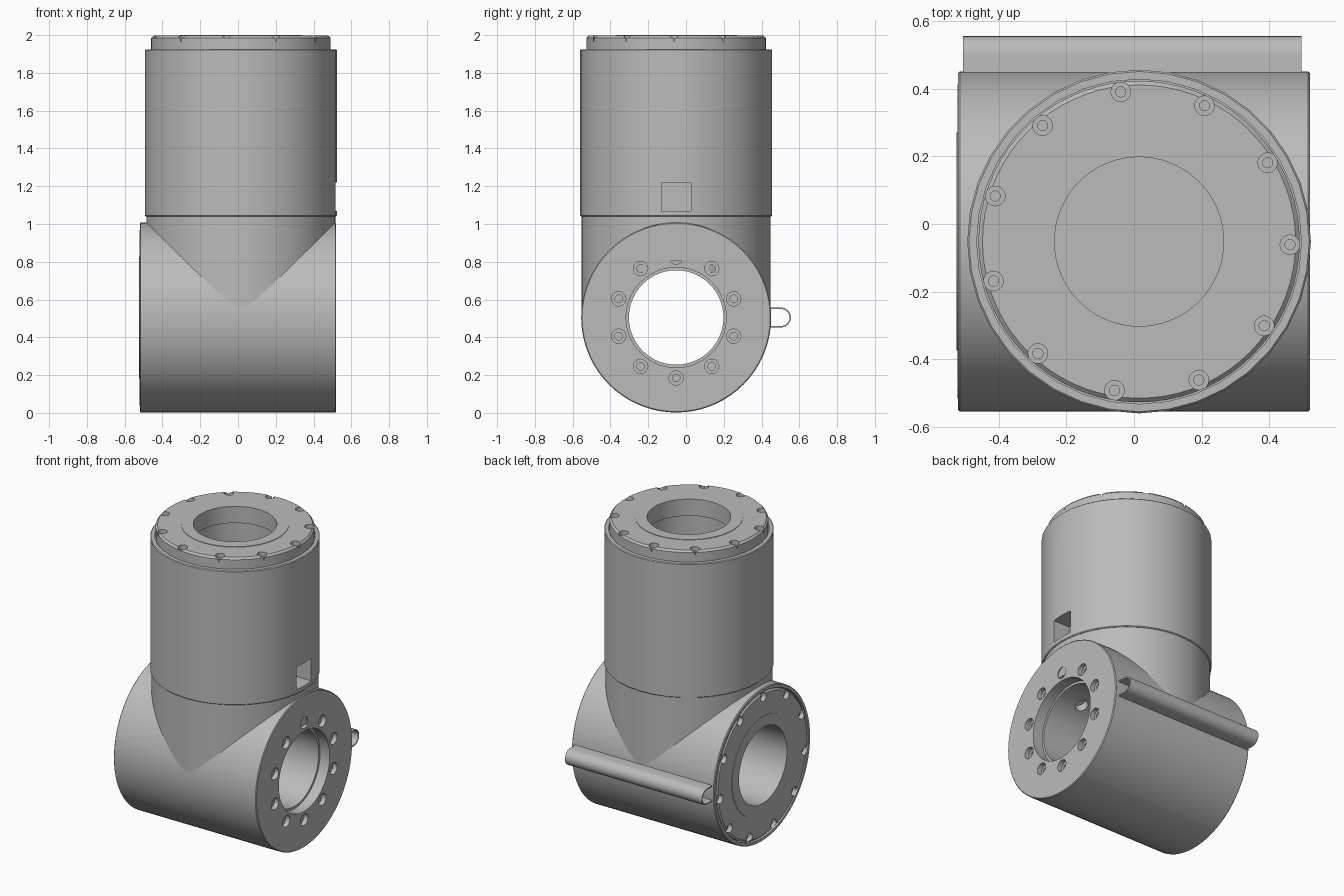
import bpy, bmesh, math
from mathutils import Matrix, Vector

cube = bpy.data.objects.get("Cube")
if cube:
    bpy.data.objects.remove(cube, do_unlink=True)

metal = bpy.data.materials.new("satin grey metal")
metal.use_nodes = True
GREY = (0.5, 0.5, 0.5, 1)
metal.diffuse_color = GREY
metal.node_tree.nodes["Principled BSDF"].inputs["Base Color"].default_value = GREY

CY, AXIS_Z, TOWER_X = -0.052, 0.505, 0.015
TOWER = Matrix.Translation((TOWER_X, CY, 0))
# local +z points to the model's right (-x), local +x points up
BARREL = Matrix.Translation((0, CY, AXIS_Z)) @ Matrix.Rotation(-math.pi / 2, 4, 'Y')


def finish(bm, name, matrix=Matrix()):
    bmesh.ops.remove_doubles(bm, verts=bm.verts, dist=1e-5)
    bmesh.ops.recalc_face_normals(bm, faces=bm.faces)
    bm.transform(matrix)
    mesh = bpy.data.meshes.new(name)
    bm.to_mesh(mesh)
    bm.free()
    mesh.materials.append(metal)
    obj = bpy.data.objects.new(name, mesh)
    bpy.context.collection.objects.link(obj)
    return obj


def add_lathe(bm, profile, sides, matrix=Matrix()):
    """Revolve a closed (radius, height) loop about local z."""
    rings = []
    for i in range(sides):
        a = math.tau * i / sides
        rings.append([bm.verts.new(matrix @ Vector((r * math.cos(a), r * math.sin(a), z)))
                      for r, z in profile])
    n = len(profile)
    for i in range(sides):
        a, b = rings[i], rings[(i + 1) % sides]
        for j in range(n):
            k = (j + 1) % n
            if profile[j][0] == 0 and profile[k][0] == 0:
                continue
            bm.faces.new((a[j], b[j], b[k], a[k]))


def lathe(name, profile, sides, matrix):
    bm = bmesh.new()
    add_lathe(bm, profile, sides, matrix)
    return finish(bm, name)


def bolt_cutter(name, count, ring, face, wide, narrow, phase, matrix, down=1):
    """Ring of stepped screw holes sunk into a face at the given height."""
    bm = bmesh.new()
    step, deep, out = face - down * 0.03, face - down * 0.06, face + down * 0.02
    profile = [(0, out), (wide, out), (wide, step), (narrow, step), (narrow, deep), (0, deep)]
    for i in range(count):
        a = phase + math.tau * i / count
        move = Matrix.Translation((ring * math.cos(a), ring * math.sin(a), 0))
        add_lathe(bm, profile, 20, matrix @ move)
    return finish(bm, name)


def cut(obj, *cutters):
    for c in cutters:
        c.hide_render = True
        mod = obj.modifiers.new("cut", 'BOOLEAN')
        mod.operation, mod.solver, mod.object = 'DIFFERENCE', 'EXACT', c
    bpy.context.view_layer.update()
    deps = bpy.context.evaluated_depsgraph_get()
    mesh = bpy.data.meshes.new_from_object(obj.evaluated_get(deps))
    obj.modifiers.clear()
    obj.data = mesh


def smooth(obj):
    bpy.ops.object.select_all(action='DESELECT')
    obj.select_set(True)
    bpy.context.view_layer.objects.active = obj
    bpy.ops.object.shade_smooth_by_angle(angle=math.radians(30))


# Horizontal barrel with through bore and seat for the end flange
barrel = lathe("barrel_housing", [
    (0.265, -0.52), (0.498, -0.52), (0.503, -0.515), (0.503, 0.515), (0.498, 0.52),
    (0.48, 0.52), (0.48, 0.415), (0.25, 0.415), (0.25, -0.45), (0.265, -0.45)], 72, BARREL)
barrel_bolts = bolt_cutter("barrel_bolt_cutter", 10, 0.32, -0.52, 0.038, 0.02, 0, BARREL, -1)

# Small port in the upper wall of the bore
bm = bmesh.new()
tilt = Matrix.Translation((0.28, CY, AXIS_Z)) @ Matrix.Rotation(math.radians(24), 4, 'X')
add_lathe(bm, [(0, 0.2), (0.04, 0.2), (0.04, 0.33), (0, 0.33)], 24, tilt)
port = finish(bm, "port_cutter")
cut(barrel, barrel_bolts, port)

# Neck that blends the tower into the barrel
neck = lathe("neck", [(0, AXIS_Z), (0.5, AXIS_Z), (0.5, 1.05), (0, 1.05)], 72, TOWER)
bore = lathe("bore_cutter", [(0, -0.7), (0.3, -0.7), (0.3, 0.7), (0, 0.7)], 48, BARREL)
cut(neck, bore)

# Tower sleeve with blind bore and a square window
sleeve = lathe("tower_sleeve", [
    (0, 1.04), (0.503, 1.04), (0.508, 1.045), (0.508, 1.92), (0.503, 1.925),
    (0.48, 1.925), (0.48, 1.89), (0.265, 1.89), (0.265, 1.5), (0, 1.5)], 36, TOWER)
bm = bmesh.new()
bmesh.ops.create_cube(bm, size=1, matrix=Matrix.Translation((0.5, CY, 1.145))
                      @ Matrix.Diagonal((0.2, 0.155, 0.15, 1)))
window = finish(bm, "window_cutter")
cut(sleeve, window)


# Matching flanges on the tower top and the barrel's right end
def flange(name, top, matrix):
    low = top - 0.003
    disc = lathe(name, [
        (0.25, top - 0.11), (0.475, top - 0.11), (0.475, low - 0.012), (0.463, low),
        (0.322, low), (0.322, top), (0.25, top)], 72, matrix)
    holes = bolt_cutter(name + "_bolt_cutter", 11, 0.446, low, 0.029, 0.015,
                        math.radians(-1.2), matrix)
    cut(disc, holes)
    return disc, holes


top_flange, top_holes = flange("top_flange", 2.0, TOWER)
end_flange, end_holes = flange("end_flange", 0.525, BARREL)

# Open U-shaped cable channel along the back
bm = bmesh.new()


def channel_side(radius):
    arc = [(0.503 + radius * math.cos(a), AXIS_Z + radius * math.sin(a))
           for a in (math.radians(d) for d in range(-90, 91, 15))]
    return [(0.44, AXIS_Z - radius)] + arc + [(0.44, AXIS_Z + radius)]


outer, inner = channel_side(0.053), channel_side(0.045)
loop = outer + inner[::-1]
ends = [[bm.verts.new((x, y, z)) for y, z in loop] for x in (-0.505, 0.495)]
n, half = len(loop), len(outer)
for j in range(n):
    k = (j + 1) % n
    bm.faces.new((ends[0][j], ends[0][k], ends[1][k], ends[1][j]))
for end in ends:
    for j in range(half - 1):
        bm.faces.new((end[j], end[j + 1], end[n - 2 - j], end[n - 1 - j]))
channel = finish(bm, "cable_channel")

for part in (barrel, neck, sleeve, top_flange, end_flange, channel):
    smooth(part)

# Cutters are no longer needed
for c in (barrel_bolts, port, bore, window, top_holes, end_holes):
    bpy.data.objects.remove(c, do_unlink=True)
